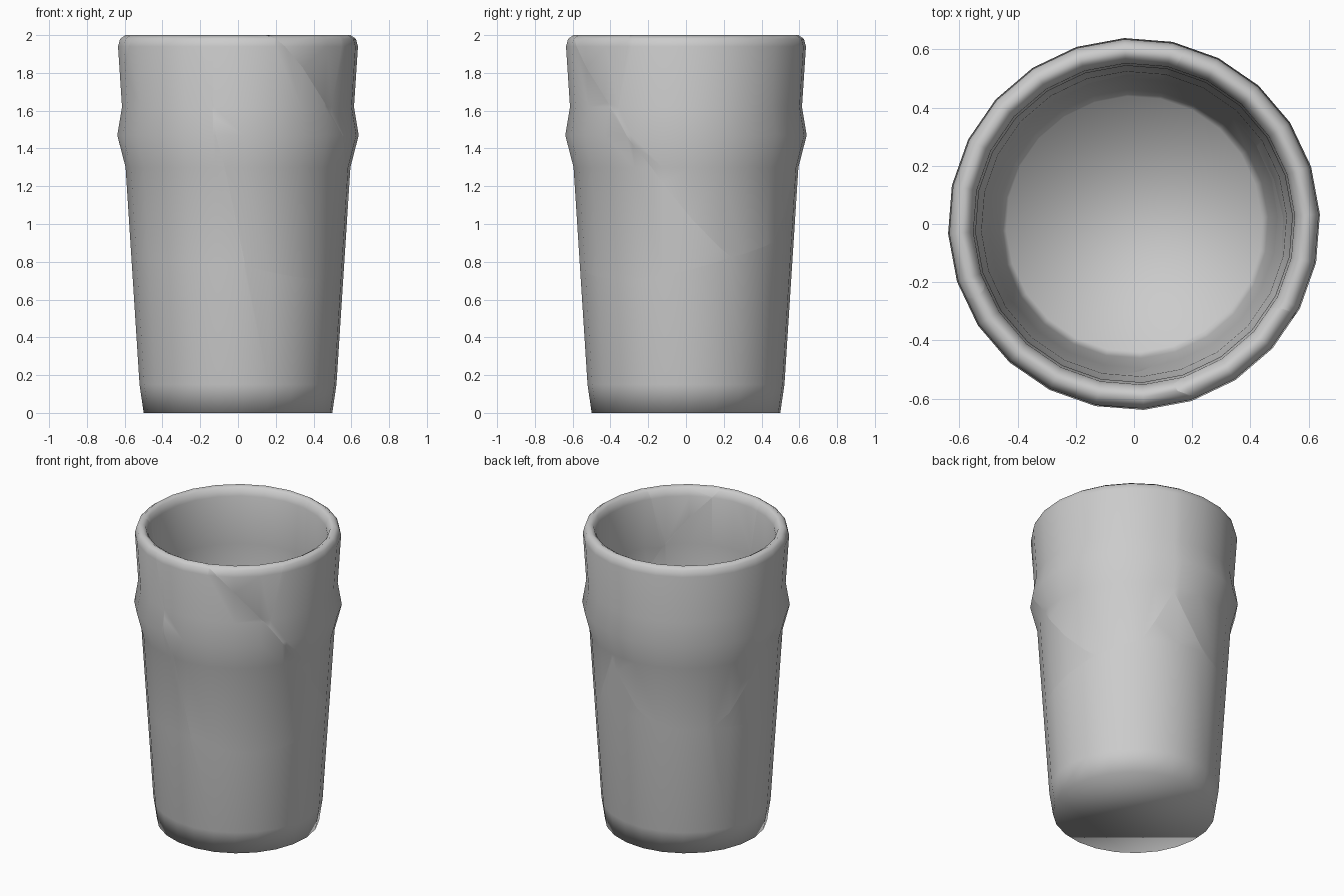
import bpy, bmesh, math
from mathutils import Vector

if "Cube" in bpy.data.objects:
    bpy.data.objects.remove(bpy.data.objects["Cube"])

SIDES = 24

# Wall profile (radius, z): outside from base to rim, then down the inside
PROFILE = [(0.50, 0), (0.522, 0.15), (0.596, 1.30), (0.64, 1.47), (0.615, 1.62),
           (0.636, 1.94), (0.625, 1.98), (0.597, 2.0), (0.57, 1.985), (0.553, 1.94),
           (0.545, 1.62), (0.55, 1.47), (0.525, 1.30), (0.462, 0.20), (0.44, 0.12)]

# Each shard is a linear field (gx, gy, gz, offset); it owns the space where its field is largest
def field(s, c, p, q):
    return (-s * p, -s * q, s, -s * c)

SHARDS = {
    "base_shard": (0, 0, 0, 0),
    "right_shard": field(1.0, 0.991, -0.359, 0.07),
    "back_shard": field(1.003, 1.087, 0.27, -0.27),
    "left_shard": field(0.829, 0.844, 0.026, 0.117),
    "front_shard": field(0.885, 0.925, -0.308, 0.238),
    "rim_chip": (0.352, -0.097, 1.005, -1.0053),
}


def lathe():
    """Closed tumbler with thick wall, floor and base."""
    bm = bmesh.new()
    rings = []
    for r, z in PROFILE:
        ring = []
        for i in range(SIDES):
            a = math.radians(3) + 2 * math.pi * i / SIDES
            ring.append(bm.verts.new((r * math.cos(a), r * math.sin(a), z)))
        rings.append(ring)
    for lo, hi in zip(rings, rings[1:]):
        for i in range(SIDES):
            j = (i + 1) % SIDES
            bm.faces.new((lo[i], lo[j], hi[j], hi[i]))
    bm.faces.new(rings[0][::-1])
    bm.faces.new(rings[-1])
    for f in bm.faces:
        f.smooth = True
    return bm


def clip(bm, own, other):
    """Keep the side where own field exceeds the other, capping the break."""
    n = Vector([a - b for a, b in zip(own[:3], other[:3])])
    d = own[3] - other[3]
    co = n * (-d / n.length_squared)
    geom = bm.verts[:] + bm.edges[:] + bm.faces[:]
    res = bmesh.ops.bisect_plane(bm, geom=geom, dist=1e-5, plane_co=co,
                                 plane_no=n, clear_inner=True)
    edges = [e for e in res["geom_cut"]
             if isinstance(e, bmesh.types.BMEdge) and e.is_boundary]
    if not edges:
        return
    for e in edges:
        e.smooth = False
    cap = bmesh.ops.triangle_fill(bm, edges=edges, use_beauty=True, normal=-n)
    for f in cap["geom"]:
        if isinstance(f, bmesh.types.BMFace):
            f.smooth = False


# Break the tumbler into its fitted shards
for name, own in SHARDS.items():
    bm = lathe()
    for other_name, other in SHARDS.items():
        if other_name != name:
            clip(bm, own, other)
    bmesh.ops.recalc_face_normals(bm, faces=bm.faces[:])
    mesh = bpy.data.meshes.new(name)
    bm.to_mesh(mesh)
    bm.free()
    bpy.context.collection.objects.link(bpy.data.objects.new(name, mesh))
